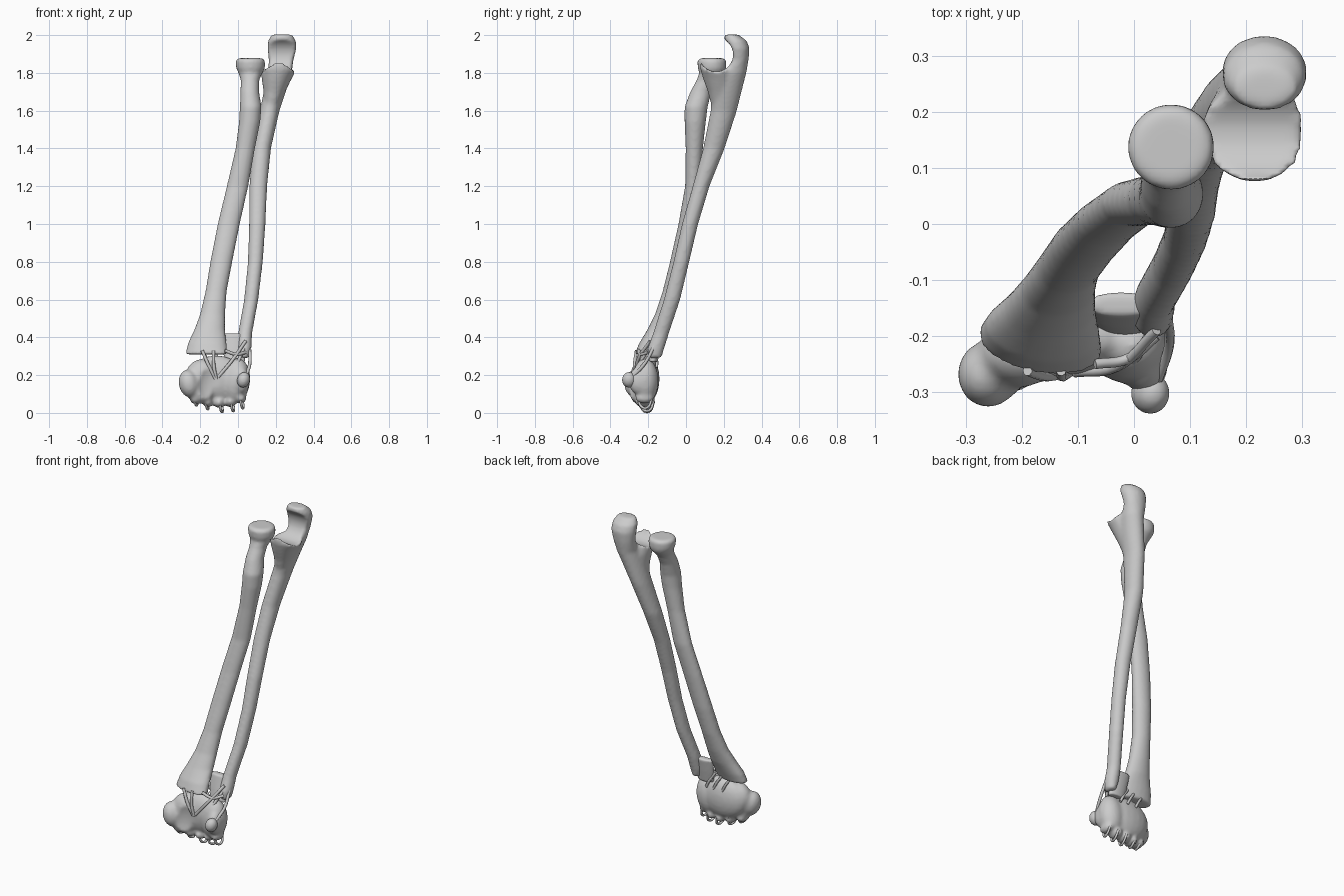
import bpy, bmesh, math
from mathutils import Matrix


def loft(bm, rings, n=20):
    """Skin oval sections given as (z, x0, x1, y0, y1[, shear])."""
    prev = None
    for r in rings:
        z, x0, x1, y0, y1 = r[:5]
        k = r[5] if len(r) > 5 else 0
        row = []
        for i in range(n):
            a = 2 * math.pi * i / n
            dx = math.cos(a) * (x1 - x0) / 2
            dy = math.sin(a) * (y1 - y0) / 2
            row.append(bm.verts.new(((x0 + x1) / 2 + dx, (y0 + y1) / 2 + dy + k * dx, z)))
        if prev:
            for i in range(n):
                j = (i + 1) % n
                bm.faces.new((prev[i], prev[j], row[j], row[i]))
        else:
            bm.faces.new(row[::-1])
        prev = row
    bm.faces.new(prev)


def blob(bm, c, r, tilt=0.0):
    m = Matrix.Translation(c) @ Matrix.Rotation(tilt, 4, 'Y') @ Matrix.Diagonal((*r, 1))
    bmesh.ops.create_uvsphere(bm, u_segments=20, v_segments=12, radius=1, matrix=m)


def bone(name, bm, voxel=0.009, smooth=6, cutters=()):
    """Fuse the overlapping pieces into one smooth bone."""
    me = bpy.data.meshes.new(name)
    bm.to_mesh(me)
    bm.free()
    ob = bpy.data.objects.new(name, me)
    bpy.context.collection.objects.link(ob)

    def remesh():
        m = ob.modifiers.new("fuse", 'REMESH')
        m.mode, m.voxel_size, m.use_smooth_shade = 'VOXEL', voxel, True
    remesh()
    for c in cutters:
        b = ob.modifiers.new("hollow", 'BOOLEAN')
        b.operation, b.object, b.solver = 'DIFFERENCE', c, 'EXACT'
    if cutters:
        remesh()
    s = ob.modifiers.new("soften", 'SMOOTH')
    s.factor, s.iterations = 0.5, smooth
    bpy.ops.object.select_all(action='DESELECT')
    ob.select_set(True)
    bpy.context.view_layer.objects.active = ob
    bpy.ops.object.convert(target='MESH')
    for c in cutters:
        bpy.data.objects.remove(c)


def cord(name, pts, r):
    cu = bpy.data.curves.new(name, 'CURVE')
    cu.dimensions = '3D'
    cu.bevel_depth, cu.bevel_resolution, cu.resolution_u = r, 2, 6
    cu.use_fill_caps = True
    sp = cu.splines.new('BEZIER')
    sp.bezier_points.add(len(pts) - 1)
    for b, p in zip(sp.bezier_points, pts):
        b.co = p
        b.handle_left_type = b.handle_right_type = 'AUTO'
    ob = bpy.data.objects.new(name, cu)
    bpy.context.collection.objects.link(ob)


# radius: disc head, neck, tuberosity, shaft, flared lower end
bm = bmesh.new()
loft(bm, [
    (0.31, -0.28, -0.055, -0.27, -0.158, -0.15),
    (0.37, -0.265, -0.06, -0.247, -0.13, -0.1),
    (0.44, -0.232, -0.068, -0.205, -0.097),
    (0.52, -0.202, -0.068, -0.165, -0.067),
    (0.64, -0.173, -0.06, -0.125, -0.03),
    (0.80, -0.147, -0.03, -0.085, 0.008),
    (1.00, -0.108, 0.01, -0.04, 0.044),
    (1.20, -0.06, 0.055, -0.005, 0.078),
    (1.40, -0.013, 0.09, -0.002, 0.09),
    (1.54, 0.005, 0.118, -0.008, 0.105),
    (1.62, 0.01, 0.125, -0.008, 0.115),
    (1.70, 0.012, 0.112, 0.022, 0.135),
    (1.76, 0.015, 0.112, 0.055, 0.165),
    (1.80, 0.002, 0.13, 0.07, 0.205),
    (1.825, -0.01, 0.143, 0.062, 0.214),
    (1.865, -0.012, 0.144, 0.06, 0.214),
    (1.878, 0.0, 0.13, 0.075, 0.20)])
bone("radius_bone", bm)

# ulna: shaft up to the hooked elbow tip, plus the forward shelf
bm = bmesh.new()
loft(bm, [
    (0.29, 0.01, 0.06, -0.20, -0.13),
    (0.34, -0.005, 0.072, -0.205, -0.115),
    (0.42, 0.0, 0.075, -0.175, -0.09),
    (0.60, 0.032, 0.108, -0.118, -0.03),
    (0.80, 0.052, 0.132, -0.067, 0.018),
    (1.00, 0.058, 0.146, -0.022, 0.065),
    (1.20, 0.06, 0.155, 0.035, 0.125),
    (1.40, 0.075, 0.175, 0.09, 0.205),
    (1.60, 0.115, 0.22, 0.13, 0.27),
    (1.72, 0.14, 0.26, 0.14, 0.30),
    (1.80, 0.16, 0.285, 0.17, 0.32),
    (1.87, 0.162, 0.295, 0.225, 0.332),
    (1.93, 0.156, 0.31, 0.208, 0.337),
    (1.97, 0.158, 0.307, 0.20, 0.322),
    (2.003, 0.178, 0.288, 0.205, 0.278)])
loft(bm, [
    (1.60, 0.14, 0.20, 0.14, 0.22),
    (1.70, 0.135, 0.25, 0.115, 0.25),
    (1.77, 0.125, 0.285, 0.09, 0.26),
    (1.82, 0.12, 0.312, 0.075, 0.25),
    (1.87, 0.14, 0.29, 0.075, 0.22)])
bpy.ops.mesh.primitive_cylinder_add(vertices=40, radius=0.09, depth=0.6,
                                    location=(0.2, 0.16, 1.897), rotation=(0, math.pi / 2, 0))
notch = bpy.context.object
notch.name = "notch_cutter"
notch.hide_render = True
bone("ulna_bone", bm, smooth=5, cutters=[notch])

# wrist block: fused small bones, shallow hollow on the palm side
bm = bmesh.new()
blob(bm, (-0.115, -0.205, 0.18), (0.15, 0.065, 0.125))
blob(bm, (-0.19, -0.23, 0.19), (0.09, 0.065, 0.095))
blob(bm, (-0.225, -0.25, 0.15), (0.07, 0.055, 0.065), 0.2)
blob(bm, (-0.26, -0.268, 0.155), (0.054, 0.06, 0.075), -0.2)
blob(bm, (-0.20, -0.245, 0.11), (0.07, 0.055, 0.06))
blob(bm, (-0.01, -0.215, 0.17), (0.075, 0.07, 0.12), 0.1)
blob(bm, (0.02, -0.245, 0.17), (0.042, 0.06, 0.075))
for x, y, z in [(-0.225, -0.24, 0.075), (-0.16, -0.22, 0.06),
                (-0.10, -0.21, 0.055), (-0.04, -0.21, 0.06), (0.015, -0.22, 0.08)]:
    blob(bm, (x, y, z), (0.03, 0.05, 0.03))
bpy.ops.mesh.primitive_uv_sphere_add(segments=32, ring_count=16, radius=1,
                                     location=(-0.12, -0.325, 0.15))
hollow = bpy.context.object
hollow.name = "palm_cutter"
hollow.scale = (0.10, 0.06, 0.15)
hollow.hide_render = True
bone("wrist_bones", bm, 0.008, 8, [hollow])

# pea-shaped bone on the palm side
bm = bmesh.new()
blob(bm, (0.029, -0.302, 0.175), (0.034, 0.037, 0.042), 0.3)
bone("pea_bone", bm, 0.006, 2)

# sheet joining the two lower bone ends
bm = bmesh.new()
loft(bm, [(0.27, -0.07, 0.04, -0.20, -0.15),
          (0.34, -0.08, 0.04, -0.185, -0.135),
          (0.42, -0.085, 0.04, -0.165, -0.12)])
bone("joining_sheet", bm, 0.008, 2)

# palm-side ligaments
for i, (a, b, c) in enumerate([
        ((-0.19, -0.262, 0.33), (-0.155, -0.272, 0.25), (-0.12, -0.265, 0.18)),
        ((-0.13, -0.262, 0.33), (-0.128, -0.272, 0.25), (-0.115, -0.265, 0.18)),
        ((0.04, -0.19, 0.38), (-0.03, -0.255, 0.28), (-0.105, -0.265, 0.19)),
        ((0.03, -0.195, 0.34), (-0.01, -0.25, 0.25), (-0.05, -0.26, 0.18)),
        ((0.06, -0.165, 0.36), (0.062, -0.22, 0.26), (0.04, -0.285, 0.19)),
        ((-0.07, -0.25, 0.33), (-0.01, -0.24, 0.31), (0.04, -0.20, 0.32))]):
    cord(f"palm_ligament_{i}", [a, b, c], 0.009)

# back-side ligaments
for i, x in enumerate((-0.20, -0.14, -0.09)):
    cord(f"back_ligament_{i}", [(x, -0.165, 0.34), (x + 0.04, -0.155, 0.28),
                                (x + 0.06, -0.155, 0.24)], 0.008)

# fine loops along the lower edge
for i, (x, y, z) in enumerate([(-0.225, -0.24, 0.055), (-0.165, -0.22, 0.035),
                               (-0.09, -0.21, 0.02), (-0.03, -0.21, 0.025),
                               (0.02, -0.22, 0.04)]):
    cord(f"edge_loop_{i}", [(x - 0.008, y - 0.035, z + 0.04), (x, y - 0.015, z - 0.008),
                            (x + 0.008, y + 0.015, z - 0.012), (x, y + 0.04, z + 0.04)], 0.007)
